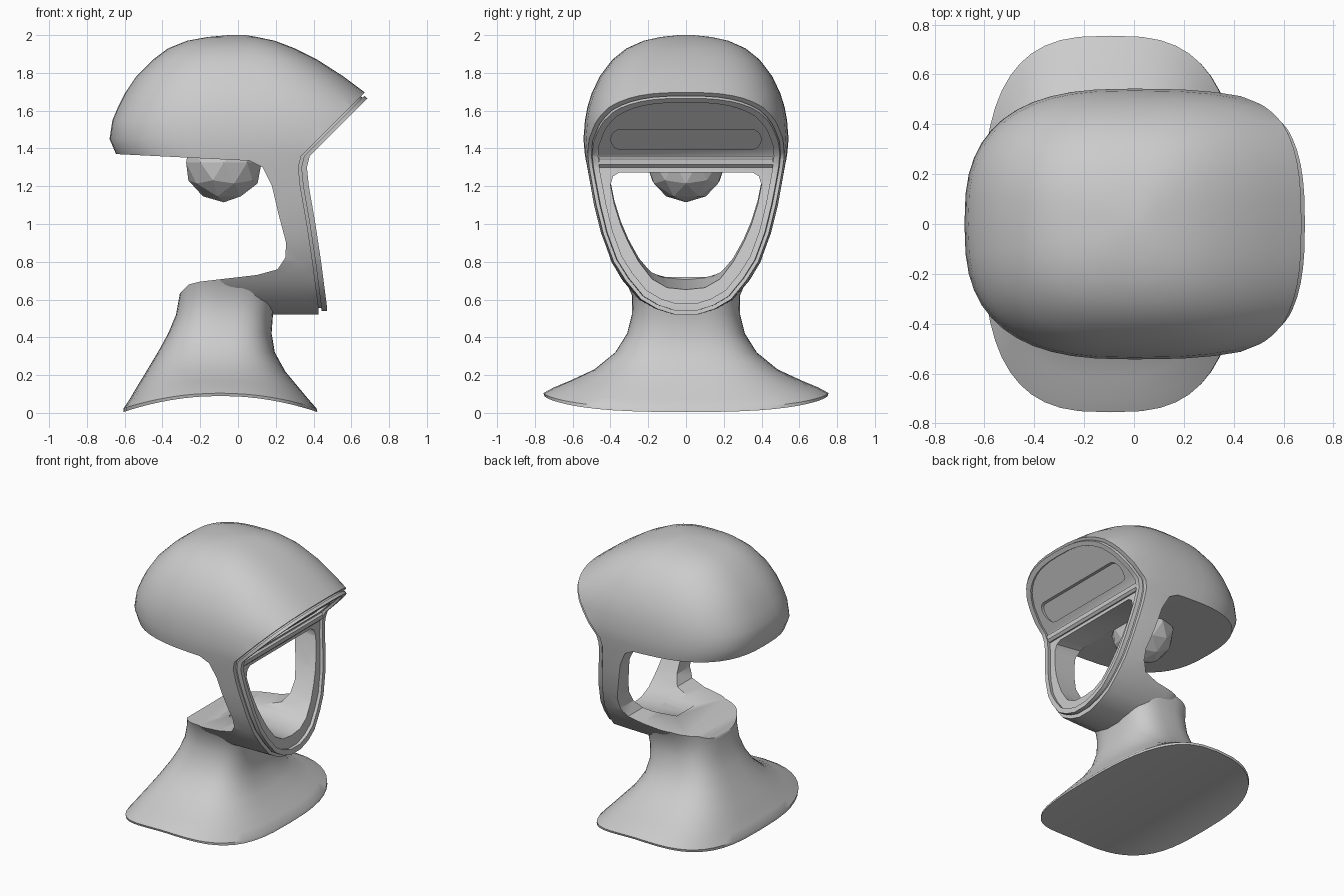
import bpy, bmesh, math

if "Cube" in bpy.data.objects:
    bpy.data.objects.remove(bpy.data.objects["Cube"])

grey = bpy.data.materials.new("light_grey")
grey.use_nodes = True
grey.diffuse_color = (0.6, 0.6, 0.6, 1)
grey.node_tree.nodes["Principled BSDF"].inputs["Base Color"].default_value = (0.6, 0.6, 0.6, 1)


def make(name, verts, faces):
    bm = bmesh.new()
    vs = [bm.verts.new(v) for v in verts]
    for f in faces:
        bm.faces.new([vs[i] for i in f])
    bmesh.ops.recalc_face_normals(bm, faces=bm.faces)
    mesh = bpy.data.meshes.new(name)
    bm.to_mesh(mesh)
    bm.free()
    mesh.materials.append(grey)
    ob = bpy.data.objects.new(name, mesh)
    bpy.context.collection.objects.link(ob)
    return ob


def loft(name, rings, power, centre=None, scale=1.0, pivot=1.1, n=48):
    """Stack rounded rings (z, x_min, x_max, y_half, arch in the middle of x)."""
    verts = []
    for z, x0, x1, yh, arch in rings:
        mid = (x0 + x1) / 2 if centre is None else centre
        for i in range(n):
            t = 2 * math.pi * i / n
            c, s = math.cos(t), math.sin(t)
            u = math.copysign(abs(c) ** (2 / power), c)
            v = math.copysign(abs(s) ** (2 / power), s)
            x = mid + u * ((x1 - mid) if u > 0 else (mid - x0))
            h = pivot + (z - pivot) * scale
            verts.append((x, yh * v * scale, h + arch * (1 - u * u)))
    faces = []
    for r in range(len(rings) - 1):
        for i in range(n):
            a, b = r * n + i, r * n + (i + 1) % n
            faces.append((a, b, b + n, a + n))
    # caps made of strips running side to side
    for base in (0, (len(rings) - 1) * n):
        for i in range(n // 2):
            strip = [i, i + 1, n - i - 1, n - i]
            faces.append([base + k for k in dict.fromkeys(q % n for q in strip)])
    return make(name, verts, faces)


def prism(name, outline, axis, lo, hi, rise=0):
    """Extrude an outline, (x, z) along y or (y, z) along x; rise lifts the low end."""
    verts = []
    for d, lift in ((lo, rise), (hi, 0)):
        for p, z in outline:
            verts.append((p, d, z + lift) if axis == "y" else (d, p, z + lift))
    n = len(outline)
    faces = [list(range(n)), list(range(n, 2 * n))]
    faces += [(i, (i + 1) % n, (i + 1) % n + n, i + n) for i in range(n)]
    return make(name, verts, faces)


def cut(ob, cutter, operation):
    """Apply a boolean and throw the cutter away."""
    mod = ob.modifiers.new("cut", "BOOLEAN")
    mod.operation, mod.solver, mod.object = operation, "EXACT", cutter
    graph = bpy.context.evaluated_depsgraph_get()
    mesh = bpy.data.meshes.new_from_object(ob.evaluated_get(graph))
    ob.modifiers.clear()
    ob.data = mesh
    bpy.data.objects.remove(cutter)


def smooth(ob, angle=35):
    bpy.ops.object.select_all(action="DESELECT")
    ob.select_set(True)
    bpy.context.view_layer.objects.active = ob
    bpy.ops.object.shade_smooth_by_angle(angle=math.radians(angle))


# Head envelope: z, back, front, half width
HEAD = [(z, x0, x1, y, 0) for z, x0, x1, y in (
    (.52, -.1, .9, .06), (.55, -.14, .9, .16), (.6, -.17, .9, .25), (.7, -.2, .9, .335),
    (.8, -.25, .9, .4), (.95, -.4, .9, .455), (1.1, -.5, .9, .49), (1.3, -.61, .9, .525),
    (1.38, -.65, .9, .537), (1.45, -.68, .88, .543), (1.55, -.665, .83, .535),
    (1.62, -.635, .77, .522), (1.69, -.6, .68, .5), (1.78, -.54, .56, .458),
    (1.87, -.45, .42, .39), (1.93, -.37, .3, .315), (1.97, -.27, .195, .225),
    (1.99, -.16, .1, .135), (2.0, -.05, .04, .04))]

# Side outline: face line going up, then the opening behind the face
FACE = [(.475, .45), (.47, .57), (.44, .8), (.41, 1.0), (.375, 1.2), (.365, 1.3),
        (.38, 1.36), (.43, 1.41), (1.1, 2.08)]
FLOOR = [(.21, .76), (.1, .73), (-.2, .695), (-.26, .68), (-.32, .62)]
BACK = [(-1, 2.3), (-1, 1.39), (-.64, 1.37), (.06, 1.335), (.13, 1.3), (.18, 1.2),
        (.215, 1.05), (.255, .9), (.25, .82)] + FLOOR + [(-.32, .45)]
HOLE = [(0, .645), (.1, .655), (.18, .7), (.25, .79), (.305, .89), (.345, .98), (.38, 1.09),
        (.4, 1.19), (.385, 1.235), (.35, 1.255)]


def face_line(dx):
    return [(x + dx, z) for x, z in FACE]


def cut_hole(ob):
    outline = HOLE + [(-y, z) for y, z in reversed(HOLE[1:])]
    cut(ob, prism("hole", outline, "x", 0, .5, .06), "DIFFERENCE")


def face_layer(name, scale, back, front):
    """A slice of the head envelope that follows the face line."""
    ob = loft(name, HEAD, 2.7, 0, scale)
    band = face_line(front) + list(reversed(face_line(back)))
    cut(ob, prism("band", band, "y", -1, 1), "INTERSECT")
    cut_hole(ob)
    return ob


# Head shell: dome, side posts and chin
shell = loft("head_shell", HEAD, 2.7, 0)
cut(shell, prism("side", face_line(-.045) + [(1.1, 2.3)] + BACK, "y", -1, 1), "INTERSECT")
cut_hole(shell)

# Recessed face panel with a long rounded slot in the brow
panel = face_layer("face_panel", .94, -.08, -.024)
slot = []
for side in (1, -1):
    for k in range(9):
        a = math.pi * k / 8
        slot.append((side * (.345 + .053 * math.sin(a)), 1.448 + side * .053 * math.cos(a)))
cut(panel, prism("slot", slot, "x", .2, 1.2), "DIFFERENCE")

# Raised rim around the face
rim = face_layer("face_rim", .965, -.03, 0)
cut(rim, loft("rim_inside", HEAD, 2.7, 0, .9), "DIFFERENCE")

# Ledge across the bottom of the brow
ledge = prism("brow_ledge", [(.3, 1.3), (.35, 1.3), (.365, 1.315), (.368, 1.345), (.35, 1.36),
                             (.3, 1.36)], "y", -.46, .46)

# Neck flaring down into the arched base, trimmed by the sloping floor
neck = loft("neck_and_base", [
    (.005, -.605, .42, .75, .085), (.025, -.605, .415, .755, .08), (.07, -.575, .375, .7, .065),
    (.13, -.54, .325, .615, .04), (.22, -.485, .25, .485, .01), (.32, -.425, .195, .375, 0),
    (.42, -.37, .178, .312, 0), (.52, -.328, .185, .287, 0), (.62, -.31, .21, .285, 0),
    (.7, -.295, .235, .32, 0), (.8, -.29, .25, .36, 0)], 2.9)
cut(neck, prism("floor", [(-1, .62), (-1, -.1), (1, -.1), (1, .76)] + FLOOR, "y", -1, 1),
    "INTERSECT")
cut_hole(neck)

for part in (shell, panel, rim, ledge, neck):
    smooth(part)

# Faceted knob under the dome
bpy.ops.mesh.primitive_ico_sphere_add(subdivisions=2, radius=.21, location=(-.075, 0, 1.325))
knob = bpy.context.object
knob.name = "chin_knob"
knob.data.materials.append(grey)
